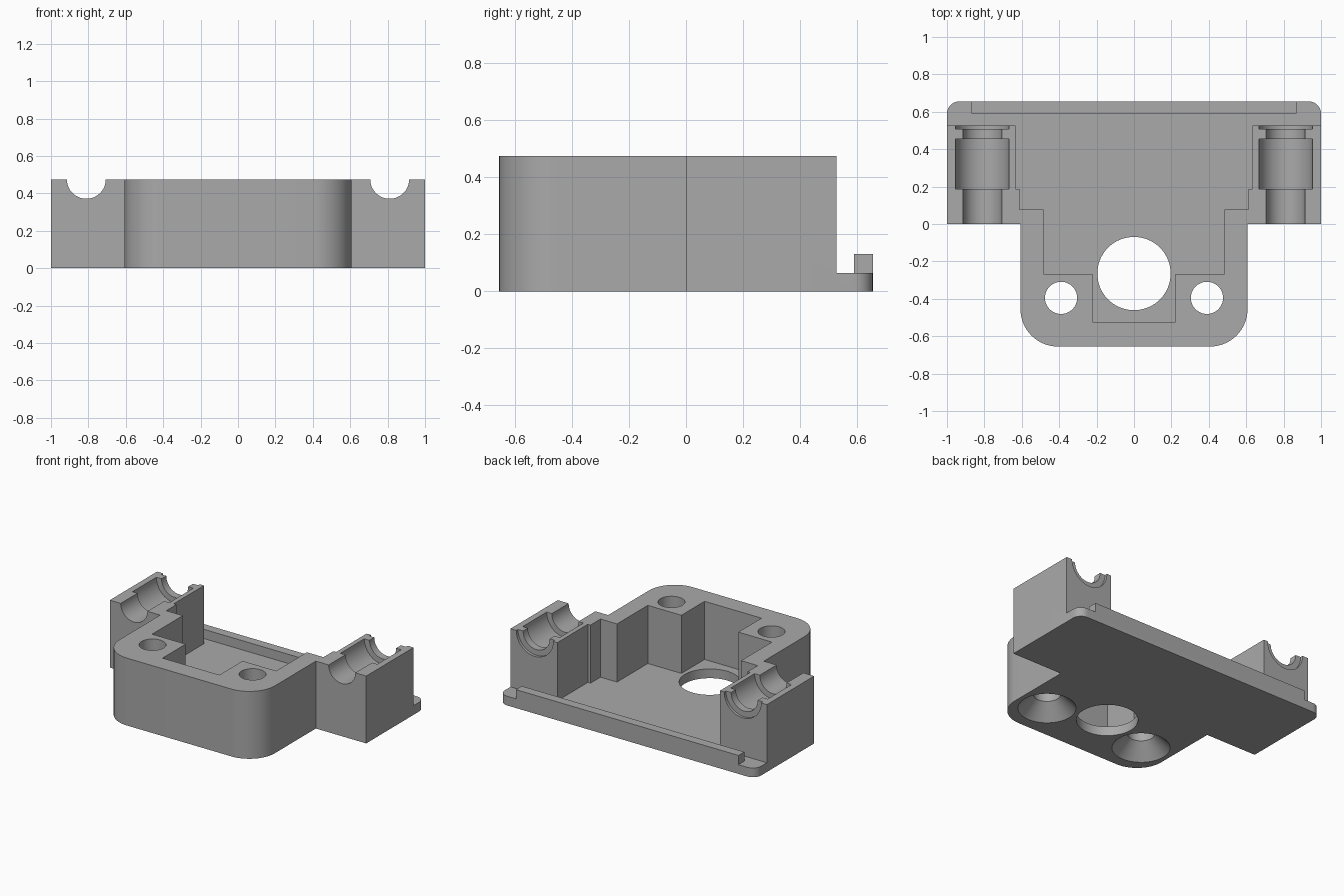
import bpy, bmesh, math
from mathutils import Matrix

if "Cube" in bpy.data.objects:
    bpy.data.objects.remove(bpy.data.objects["Cube"])

H, FLOOR, BACK, WALL_END = 0.475, 0.065, 0.655, 0.527

grey = bpy.data.materials.new("plain_grey")
grey.use_nodes = True
grey.diffuse_color = (0.4, 0.4, 0.4, 1)
grey.node_tree.nodes["Principled BSDF"].inputs["Base Color"].default_value = (0.4, 0.4, 0.4, 1)


def finish(name, bm):
    bmesh.ops.recalc_face_normals(bm, faces=bm.faces)
    mesh = bpy.data.meshes.new(name)
    bm.to_mesh(mesh)
    bm.free()
    mesh.materials.append(grey)
    ob = bpy.data.objects.new(name, mesh)
    bpy.context.collection.objects.link(ob)
    return ob


def mirrored(half):
    """Close a right-hand outline with its mirror image."""
    return half + [(-x, y) for x, y in reversed(half)]


def prism(name, outline, z0, z1, rounds=()):
    """Upright prism; rounds lists (test, radius) for its vertical edges."""
    bm = bmesh.new()
    face = bm.faces.new([bm.verts.new((x, y, z0)) for x, y in outline])
    top = bmesh.ops.extrude_face_region(bm, geom=[face])["geom"]
    bmesh.ops.translate(bm, vec=(0, 0, z1 - z0),
                        verts=[v for v in top if isinstance(v, bmesh.types.BMVert)])
    for test, radius in rounds:
        edges = [e for e in bm.edges
                 if abs(e.verts[0].co.z - e.verts[1].co.z) > 0.01 and test(e.verts[0].co)]
        bmesh.ops.bevel(bm, geom=edges, offset=radius, segments=14,
                        affect='EDGES', profile=0.5)
    return finish(name, bm)


def box(name, x, y0, y1, z0, z1):
    return prism(name, mirrored([(x, y0), (x, y1)]), z0, z1)


def cone(name, loc, r0, r1, depth, rot=None):
    """Round cutter starting at loc and running along z, or along y if rotated."""
    bm = bmesh.new()
    m = Matrix.Translation(loc) @ (rot or Matrix()) @ Matrix.Translation((0, 0, depth / 2))
    bmesh.ops.create_cone(bm, cap_ends=True, segments=64, radius1=r0, radius2=r1,
                          depth=depth, matrix=m)
    return finish(name, bm)


def combine(target, tool, operation='DIFFERENCE'):
    mod = target.modifiers.new(tool.name, 'BOOLEAN')
    mod.operation, mod.solver, mod.object = operation, 'EXACT', tool
    bpy.context.view_layer.objects.active = target
    bpy.ops.object.modifier_apply(modifier=mod.name)
    bpy.data.objects.remove(tool)


# Housing block: rounded nose in front, wide wings behind
housing = prism("housing", mirrored([(0.607, -BACK), (0.607, 0), (1, 0), (1, BACK)]), 0, H,
                [(lambda c: c.y < -0.6, 0.2), (lambda c: c.y > 0.6, 0.065)])

# Lower ledge behind the walls, and the open stepped cavity
combine(housing, box("ledge_cut", 1.2, WALL_END, 0.8, FLOOR, 0.6))
cavity = [(0.222, -0.524), (0.222, -0.266), (0.484, -0.266), (0.484, 0.077),
          (0.613, 0.077), (0.613, 0.188), (0.634, 0.188), (0.634, 0.8)]
combine(housing, prism("cavity_cut", mirrored(cavity), FLOOR, 0.6))

# Raised lip along the back edge
combine(housing, box("back_lip", 0.868, 0.59, BACK, 0.03, 0.13), 'UNION')

# Large hole through the floor
combine(housing, cone("floor_hole", (0, -0.265, -0.1), 0.196, 0.196, 0.3))

along_y = Matrix.Rotation(-math.pi / 2, 4, 'X')
for side in (-1, 1):
    # Countersunk screw holes
    combine(housing, cone("screw_hole", (side * 0.39, -0.395, 0.05), 0.086, 0.086, 0.6))
    combine(housing, cone("countersink", (side * 0.39, -0.395, -0.01), 0.195, 0.086, 0.11))
    # Stepped half-round cradles on the wings
    for y0, y1, r in ((-0.1, 0.6, 0.104), (0.188, 0.455, 0.144), (0.508, 0.6, 0.144)):
        combine(housing, cone("cradle_cut", (side * 0.811, y0, H), r, r, y1 - y0, along_y))

# Smooth the round walls, keep the edges crisp
bpy.ops.object.select_all(action='DESELECT')
housing.select_set(True)
bpy.context.view_layer.objects.active = housing
bpy.ops.object.shade_smooth_by_angle(angle=math.radians(30))
